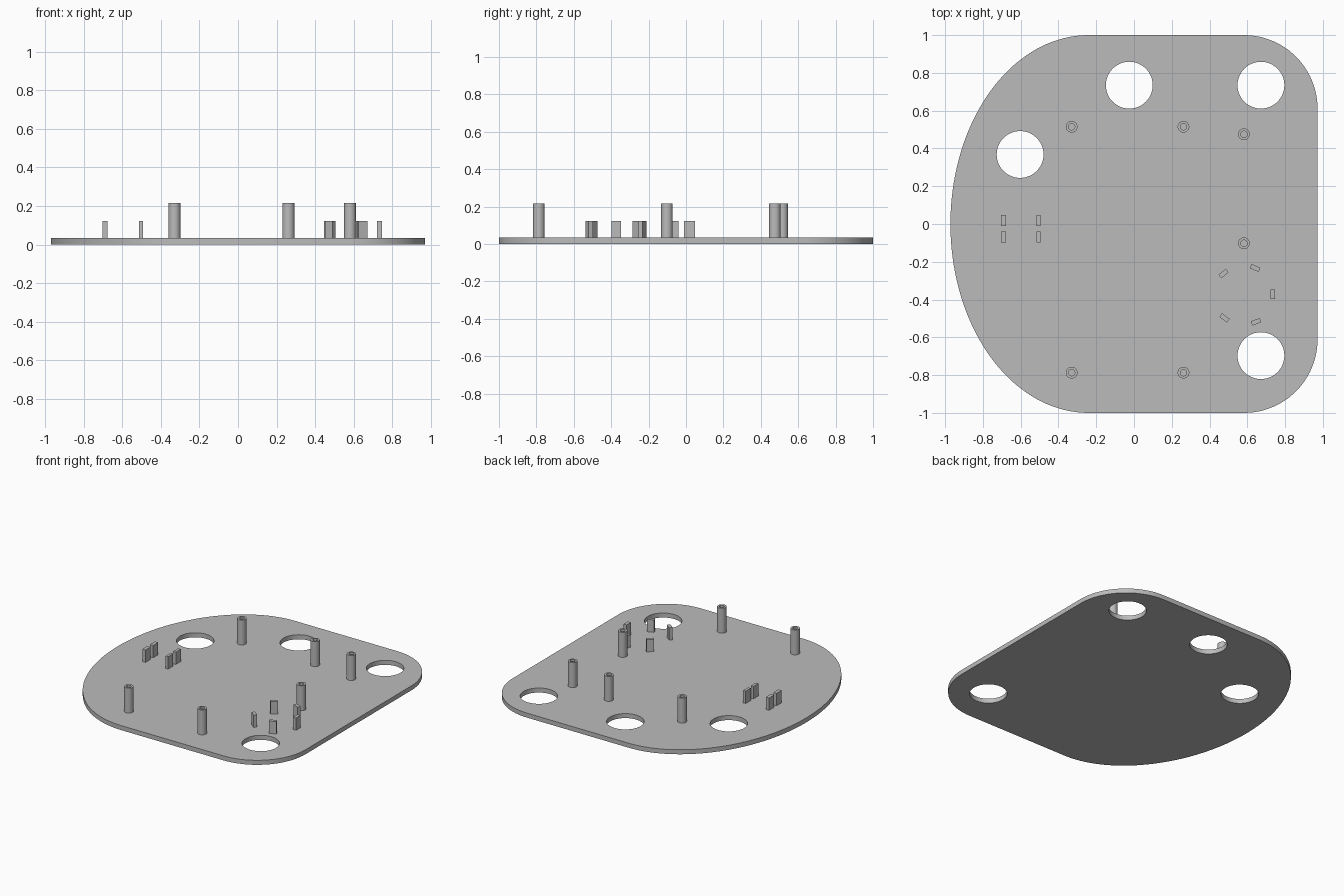
import bpy, bmesh, math

if "Cube" in bpy.data.objects:
    bpy.data.objects.remove(bpy.data.objects["Cube"])

grey = bpy.data.materials.new("grey plastic")
grey.diffuse_color = (0.5, 0.5, 0.5, 1)
grey.use_nodes = True
grey.node_tree.nodes["Principled BSDF"].inputs["Base Color"].default_value = grey.diffuse_color

PLATE = 0.033      # plate thickness
POST_TOP = 0.215
TAB_TOP = 0.123


def arc(cx, cy, rx, ry, a0, a1, n):
    """Points along an elliptical arc, angles in degrees."""
    pts = []
    for i in range(n + 1):
        a = math.radians(a0 + (a1 - a0) * i / n)
        pts.append((cx + rx * math.cos(a), cy + ry * math.sin(a)))
    return pts


def circle(cx, cy, r, n=48):
    return arc(cx, cy, r, r, 0, 360, n)[:-1]


def extrude_profile(name, loops, z0, z1):
    """Solid from closed outlines; inner loops become holes."""
    cu = bpy.data.curves.new(name + "_profile", 'CURVE')
    cu.dimensions = '2D'
    cu.fill_mode = 'BOTH'
    cu.extrude = (z1 - z0) / 2
    for loop in loops:
        sp = cu.splines.new('POLY')
        sp.points.add(len(loop) - 1)
        for p, (x, y) in zip(sp.points, loop):
            p.co = (x, y, 0, 1)
        sp.use_cyclic_u = True
    tmp = bpy.data.objects.new(name + "_tmp", cu)
    bpy.context.collection.objects.link(tmp)
    bpy.context.view_layer.update()
    dg = bpy.context.evaluated_depsgraph_get()
    me = bpy.data.meshes.new_from_object(tmp.evaluated_get(dg))
    bpy.data.objects.remove(tmp)
    bpy.data.curves.remove(cu)

    bm = bmesh.new()
    bm.from_mesh(me)
    bmesh.ops.remove_doubles(bm, verts=bm.verts, dist=1e-5)
    bmesh.ops.translate(bm, verts=bm.verts, vec=(0, 0, (z0 + z1) / 2))
    bmesh.ops.recalc_face_normals(bm, faces=bm.faces)
    bm.to_mesh(me)
    bm.free()
    me.name = name
    me.materials.clear()
    me.materials.append(grey)
    me.shade_smooth()
    me.set_sharp_from_angle(angle=math.radians(30))
    ob = bpy.data.objects.new(name, me)
    bpy.context.collection.objects.link(ob)
    return ob


# base plate: elliptical left end, rounded right corners, four round holes
outline = (arc(-0.24, 0, 0.732, 1, 90, 270, 72)
           + arc(0.582, -0.61, 0.39, 0.39, -90, 0, 24)
           + arc(0.582, 0.61, 0.39, 0.39, 0, 90, 24))
holes = [(-0.025, 0.735), (0.672, 0.735), (-0.603, 0.368), (0.672, -0.697)]
extrude_profile("base_plate", [outline] + [circle(x, y, 0.124) for x, y in holes], 0, PLATE)

# hollow standoff posts
posts = [(-0.33, 0.515), (0.262, 0.515), (0.582, 0.475),
         (0.582, -0.102), (-0.33, -0.787), (0.262, -0.787)]
for i, (x, y) in enumerate(posts):
    extrude_profile(f"post_{i + 1}", [circle(x, y, 0.031, 32), circle(x, y, 0.017, 32)],
                    PLATE, POST_TOP)


def tab(name, x, y, length, width, angle):
    """Upright rectangular tab, long side turned by angle from x."""
    c, s = math.cos(math.radians(angle)), math.sin(math.radians(angle))
    corners = [(-1, -1), (1, -1), (1, 1), (-1, 1)]
    pts = [(x + u * length / 2 * c - v * width / 2 * s,
            y + u * length / 2 * s + v * width / 2 * c) for u, v in corners]
    extrude_profile(name, [pts], PLATE, TAB_TOP)


# two pairs of clip tabs on the left
for x, w in ((-0.69, 0.026), (-0.505, 0.021)):
    for y in (0.019, -0.07):
        tab("clip_tab", x, y, 0.058, w, 90)

# ring of five holder tabs on the right
ring = [(0.474, -0.262, 40), (0.641, -0.233, -24), (0.735, -0.373, 90),
        (0.646, -0.518, 21), (0.479, -0.497, -37)]
for x, y, a in ring:
    tab("ring_tab", x, y, 0.05, 0.024, a)
